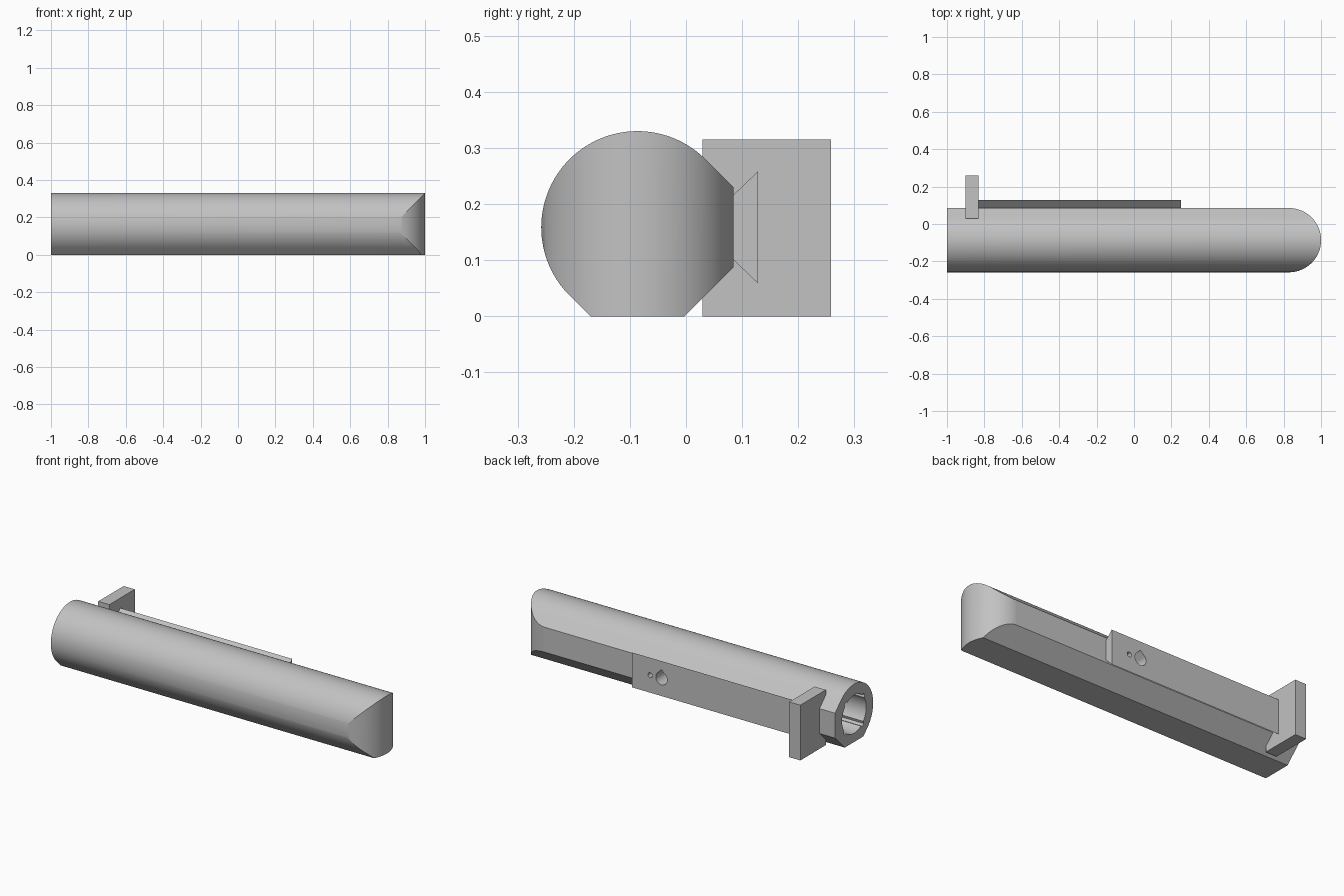
import bpy
import bmesh
from math import sin, cos, pi, radians, sqrt
from mathutils import Vector

cube = bpy.data.objects.get("Cube")
if cube:
    bpy.data.objects.remove(cube, do_unlink=True)

grey = bpy.data.materials.new("light grey")
grey.use_nodes = True
grey.diffuse_color = (0.54, 0.54, 0.54, 1)
grey.node_tree.nodes["Principled BSDF"].inputs["Base Color"].default_value = (0.54, 0.54, 0.54, 1)

R = 0.1715          # body radius
CY, CZ = -0.0865, 0.1585   # body axis
NOSE = 1 - R        # centre of the rounded nose


def prism(name, profile, axis, start, end):
    """Extrude a 2D profile along an axis; remaining axes keep x, y, z order."""
    bm = bmesh.new()
    verts = []
    for u, v in profile:
        co = [u, v]
        co.insert("xyz".index(axis), start)
        verts.append(bm.verts.new(co))
    face = bm.faces.new(verts)
    moved = bmesh.ops.extrude_face_region(bm, geom=[face])["geom"]
    shift = Vector([end - start if a == axis else 0 for a in "xyz"])
    bmesh.ops.translate(bm, vec=shift, verts=[g for g in moved if isinstance(g, bmesh.types.BMVert)])
    bmesh.ops.recalc_face_normals(bm, faces=bm.faces)
    mesh = bpy.data.meshes.new(name)
    bm.to_mesh(mesh)
    bm.free()
    mesh.materials.append(grey)
    obj = bpy.data.objects.new(name, mesh)
    bpy.context.collection.objects.link(obj)
    return obj


def arc(cx, cy, r, a0, a1, steps):
    return [(cx + r * cos(radians(a0 + (a1 - a0) * i / steps)),
             cy + r * sin(radians(a0 + (a1 - a0) * i / steps))) for i in range(steps + 1)]


def cut(obj, tool, operation="DIFFERENCE"):
    mod = obj.modifiers.new("cut", "BOOLEAN")
    mod.operation = operation
    mod.solver = "EXACT"
    mod.object = tool
    bpy.ops.object.select_all(action="DESELECT")
    bpy.context.view_layer.objects.active = obj
    obj.select_set(True)
    bpy.ops.object.modifier_apply(modifier=mod.name)


def drop(cx, cz, r):
    """Round hole with a pointed roof."""
    return arc(cx, cz, r, 135, 405, 36) + [(cx, cz + r * sqrt(2))]


# Body: round front and top, flat base, faceted back
half = R * (sqrt(2) - 1)
section = arc(CY, CZ, R, 45, 225, 60) + [
    (CY - R * sqrt(2) + CZ, 0), (CY + R * sqrt(2) - CZ, 0),
    (CY + R, CZ - half), (CY + R, CZ + half)]
body = prism("body", section, "x", -1, 1.1)

# Nose rounded in plan
plan = [(-1.1, CY - R - 0.001)] + arc(NOSE, CY, R + 0.0002, -90, 90, 60) + [(-1.1, CY + R + 0.001)]
nose_cutter = prism("nose_cutter", plan, "z", -0.1, 0.5)
cut(body, nose_cutter, "INTERSECT")

# Slotted bore in the open end
bore = []
for i in range(96):
    r = 0.122 if i % 24 in (0, 1, 2) else 0.109
    a = 2 * pi * i / 96 + pi / 4
    bore.append((CY + r * cos(a), CZ + r * sin(a)))
bore_cutter = prism("bore_cutter", bore, "x", -1.1, 0.25)
cut(body, bore_cutter)

# Dovetail rail on the back
rail = prism("dovetail_rail",
             [(CY + R - 0.002, 0.102), (0.128, 0.059), (0.128, 0.258), (CY + R - 0.002, 0.215)],
             "x", -0.85, 0.252)

# Holes near the end of the rail
large_cutter = prism("large_hole_cutter", drop(0.065, CZ, 0.036), "y", 0.0, 0.2)
small_cutter = prism("small_hole_cutter", arc(0.137, CZ, 0.014, 0, 345, 23), "y", 0.0, 0.2)
for tool in (large_cutter, small_cutter):
    cut(rail, tool)
    cut(body, tool)

# Stop plate across the back
plate = prism("stop_plate", [(-0.902, 0.029), (-0.832, 0.029), (-0.832, 0.258), (-0.902, 0.258)],
              "z", 0, 0.315)

for tool in (nose_cutter, bore_cutter, large_cutter, small_cutter):
    bpy.data.objects.remove(tool, do_unlink=True)

# Smooth round faces, keep edges sharp
bpy.ops.object.select_all(action="DESELECT")
for obj in (body, rail):
    obj.select_set(True)
bpy.context.view_layer.objects.active = body
bpy.ops.object.shade_smooth_by_angle(angle=radians(20))
